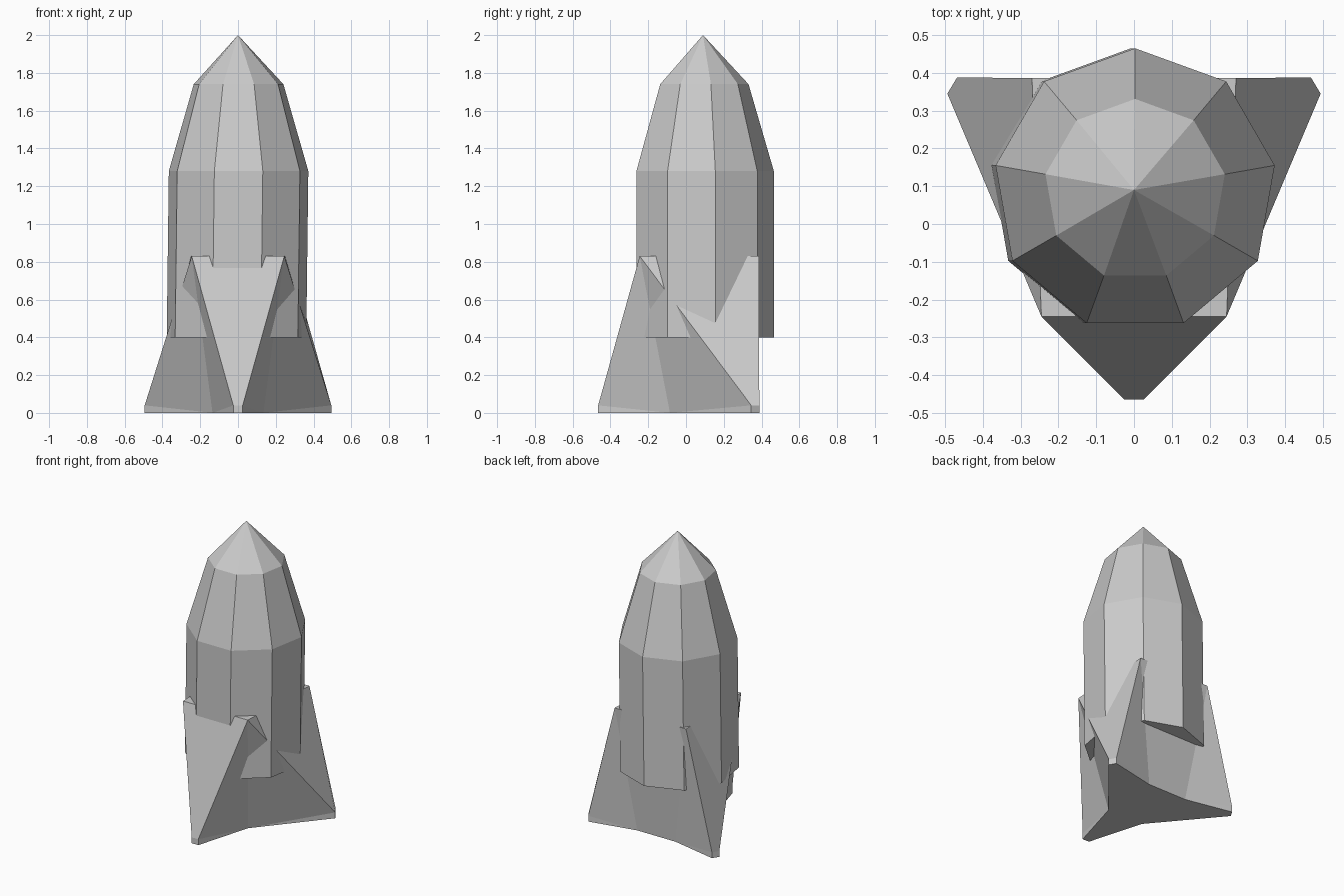
import bpy, bmesh
from math import cos, sin, radians

if "Cube" in bpy.data.objects:
    bpy.data.objects.remove(bpy.data.objects["Cube"])


def make_object(name, bm):
    bmesh.ops.recalc_face_normals(bm, faces=bm.faces[:])
    mesh = bpy.data.meshes.new(name)
    bm.to_mesh(mesh)
    bm.free()
    obj = bpy.data.objects.new(name, mesh)
    bpy.context.collection.objects.link(obj)
    return obj


# Nine-sided hull: lofted rings (centre x, radius, z) closed by a pointed nose
SIDES, CY = 9, 0.09
bm = bmesh.new()
rings = []
for cx, r, z in [(-0.008, 0.375, 0.40), (0.003, 0.375, 1.28), (0.003, 0.241, 1.74)]:
    rings.append([bm.verts.new((cx + r * cos(radians(90 + 40 * i)),
                                CY + r * sin(radians(90 + 40 * i)), z))
                  for i in range(SIDES)])
tip = bm.verts.new((0, CY, 2.0))
for i in range(SIDES):
    j = (i + 1) % SIDES
    for low, high in zip(rings, rings[1:]):
        bm.faces.new((low[i], low[j], high[j], high[i]))
    bm.faces.new((rings[-1][i], rings[-1][j], tip))
bm.faces.new(rings[0][::-1])
make_object("hull", bm)

# Three-pointed fin base: narrow feet at the ground, wide shoulders at the top
bm = bmesh.new()
LIP, TOP = 0.04, 0.83


def ring(points, z):
    return [bm.verts.new((x, y, z)) for x, y in points]


feet_xy = [(-0.025, -0.465), (0.025, -0.465), (0.494, 0.345),
           (0.468, 0.388), (-0.468, 0.388), (-0.494, 0.345)]
low = ring(feet_xy, 0)
lip = ring(feet_xy, LIP)
valley = ring([(0.135, -0.085), (0.145, 0.32), (-0.145, 0.32), (-0.135, -0.085)], 0)
top = ring([(0.245, -0.245), (0.27, 0.386), (-0.27, 0.386), (-0.245, -0.245)], TOP)

# Fin outer faces with their small upright toes
for a, b, p, q in [(0, 1, 0, 3), (2, 3, 1, 0), (4, 5, 3, 2)]:
    bm.faces.new((low[a], low[b], lip[b], lip[a]))
    bm.faces.new((lip[a], lip[b], top[p], top[q]))

# Concave side walls folding in from each foot to a valley line
for f, k in [(1, 0), (2, 0), (3, 1), (4, 2), (5, 3), (0, 3)]:
    bm.faces.new((low[f], lip[f], valley[k]))
    bm.faces.new((lip[f], top[k], valley[k]))

# Back wall, top and underside
bm.faces.new((valley[1], valley[2], top[2], top[1]))
bm.faces.new(top)
bm.faces.new((low[0], low[1], valley[0], low[2], low[3],
              valley[1], valley[2], low[4], low[5], valley[3]))
make_object("fin_base", bm)
